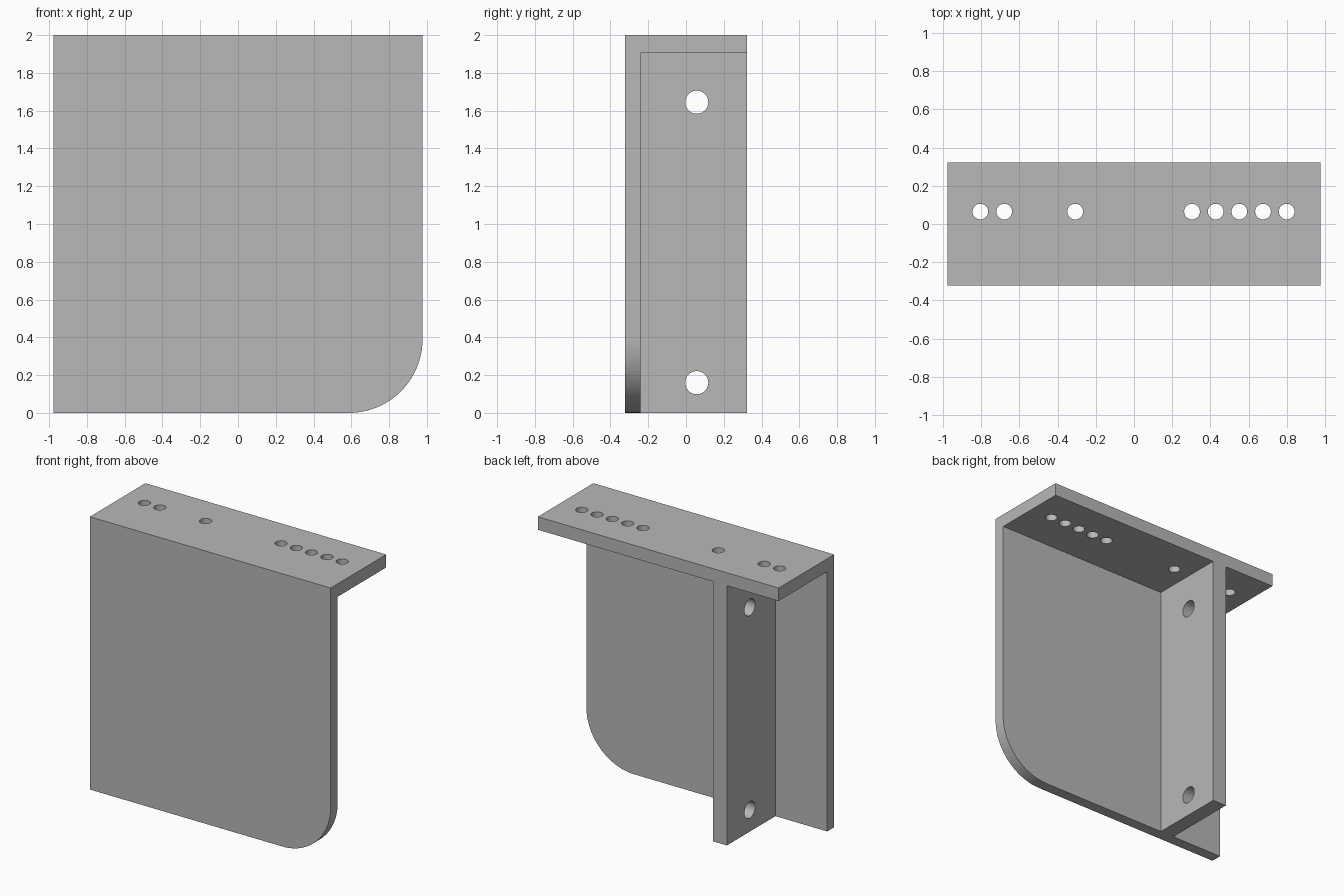
import bpy
import bmesh
from math import cos, sin, pi, radians
from mathutils import Matrix, Vector

if "Cube" in bpy.data.objects:
    bpy.data.objects.remove(bpy.data.objects["Cube"], do_unlink=True)

# Overall sizes
HALF_X, HALF_Y, HEIGHT = 0.977, 0.322, 2.0
FRONT_INNER = -0.241      # rear face of the front plate
TOP_UNDER = 1.905         # underside of the top plate
WEB_X = (-0.557, -0.444)  # sides of the upright web
CORNER = 0.39

# One plain grey
grey = bpy.data.materials.new("plain grey")
grey.use_nodes = True
colour = (0.48, 0.48, 0.48, 1)
grey.diffuse_color = colour
grey.node_tree.nodes["Principled BSDF"].inputs["Base Color"].default_value = colour


def make_object(name, bm):
    bmesh.ops.recalc_face_normals(bm, faces=bm.faces)
    mesh = bpy.data.meshes.new(name)
    bm.to_mesh(mesh)
    bm.free()
    mesh.materials.append(grey)
    obj = bpy.data.objects.new(name, mesh)
    bpy.context.collection.objects.link(obj)
    return obj


def prism(name, outline, direction):
    bm = bmesh.new()
    face = bm.faces.new([bm.verts.new(p) for p in outline])
    grown = bmesh.ops.extrude_face_region(bm, geom=[face])["geom"]
    verts = [v for v in grown if isinstance(v, bmesh.types.BMVert)]
    bmesh.ops.translate(bm, verts=verts, vec=direction)
    return make_object(name, bm)


def box(name, x, y, z):
    outline = [(x[0], y[0], z[0]), (x[1], y[0], z[0]),
               (x[1], y[1], z[0]), (x[0], y[1], z[0])]
    return prism(name, outline, Vector((0, 0, z[1] - z[0])))


def drills(name, centres, radius, rotation):
    bm = bmesh.new()
    for centre in centres:
        bmesh.ops.create_cone(bm, cap_ends=True, segments=48, radius1=radius,
                              radius2=radius, depth=0.4,
                              matrix=Matrix.Translation(centre) @ rotation)
    return make_object(name, bm)


def combine(target, other, operation):
    mod = target.modifiers.new(operation.lower(), 'BOOLEAN')
    mod.object, mod.operation, mod.solver = other, operation, 'EXACT'
    bpy.context.view_layer.objects.active = target
    bpy.ops.object.modifier_apply(modifier=mod.name)
    bpy.data.objects.remove(other, do_unlink=True)


# Front plate with one rounded lower corner
steps = 24
arc = [(HALF_X - CORNER + CORNER * sin(a), -HALF_Y, CORNER - CORNER * cos(a))
       for a in (pi / 2 * i / steps for i in range(steps + 1))]
outline = [(-HALF_X, -HALF_Y, 0)] + arc + [(HALF_X, -HALF_Y, HEIGHT),
                                           (-HALF_X, -HALF_Y, HEIGHT)]
bracket = prism("bracket", outline, Vector((0, FRONT_INNER + HALF_Y, 0)))

# Top plate and upright web, merged into one body
top_plate = box("top_plate", (-HALF_X, HALF_X), (-HALF_Y, HALF_Y), (TOP_UNDER, HEIGHT))
web = box("web", WEB_X, (FRONT_INNER - 0.04, HALF_Y), (0, TOP_UNDER + 0.04))
combine(bracket, top_plate, 'UNION')
combine(bracket, web, 'UNION')

# Row of holes through the top plate
hole_x = (-0.805, -0.68, -0.308, 0.304, 0.428, 0.552, 0.676, 0.8)
combine(bracket, drills("top_drills", [(x, 0.065, HEIGHT) for x in hole_x],
                        0.041, Matrix.Identity(4)), 'DIFFERENCE')

# Two holes through the web
web_middle = sum(WEB_X) / 2
combine(bracket, drills("web_drills", [(web_middle, 0.057, z) for z in (0.16, 1.645)],
                        0.061, Matrix.Rotation(pi / 2, 4, 'Y')), 'DIFFERENCE')

# Smooth curves, sharp edges
bpy.ops.object.select_all(action='DESELECT')
bracket.select_set(True)
bpy.context.view_layer.objects.active = bracket
bpy.ops.object.shade_smooth_by_angle(angle=radians(30))
